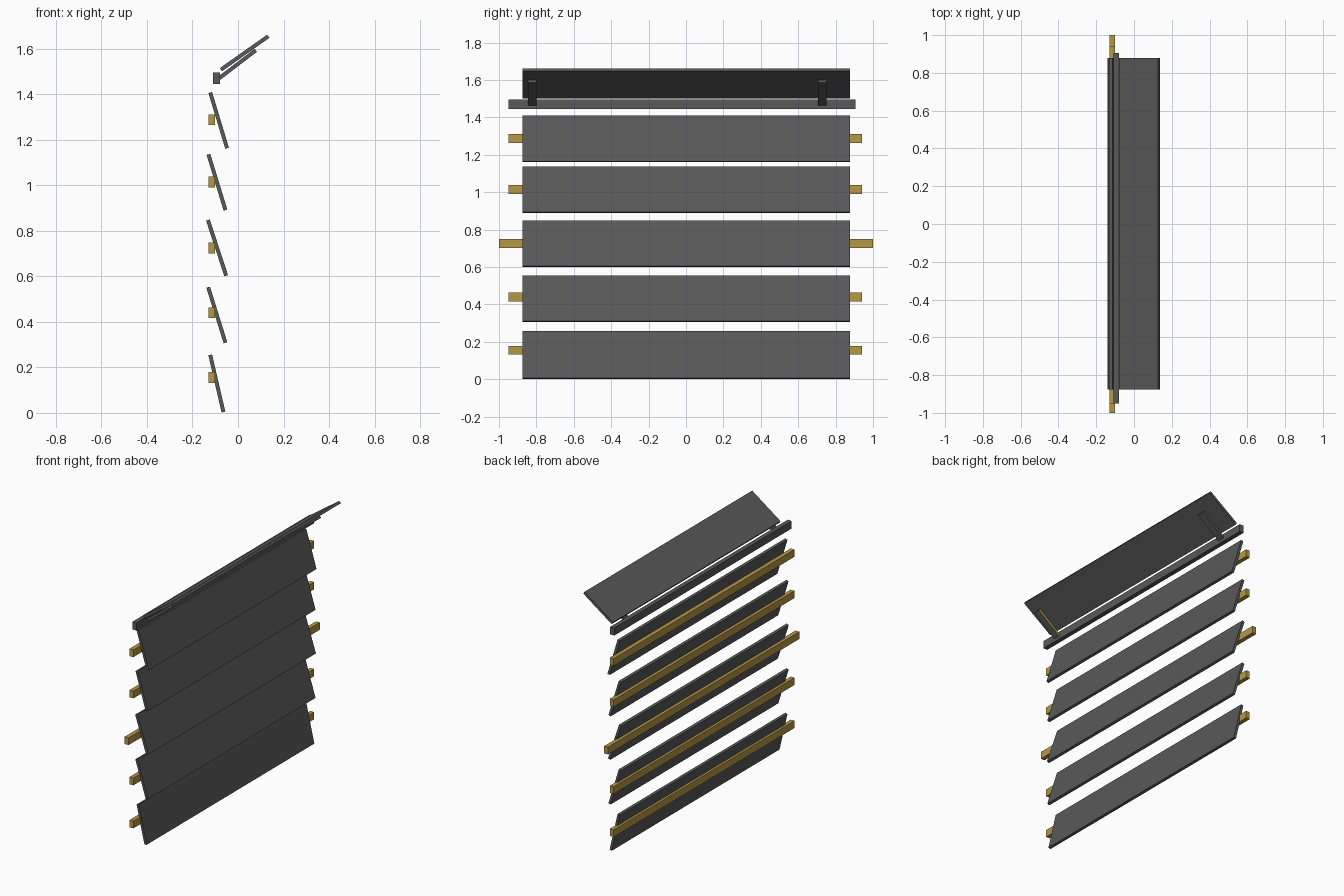
import bpy, bmesh
from mathutils import Vector

if "Cube" in bpy.data.objects:
    bpy.data.objects.remove(bpy.data.objects["Cube"])


def material(name, color):
    m = bpy.data.materials.new(name)
    m.diffuse_color = color
    m.use_nodes = True
    m.node_tree.nodes["Principled BSDF"].inputs["Base Color"].default_value = m.diffuse_color
    return m


DARK = material("dark_grey", (0.10, 0.10, 0.10, 1))
WOOD = material("ochre", (0.46, 0.31, 0.06, 1))


def prism(name, profile, y0, y1, mat):
    """Extrude an x-z profile from y0 to y1."""
    bm = bmesh.new()
    face = bm.faces.new([bm.verts.new((x, y0, z)) for x, z in profile])
    ext = bmesh.ops.extrude_face_region(bm, geom=[face])
    verts = [g for g in ext["geom"] if isinstance(g, bmesh.types.BMVert)]
    bmesh.ops.translate(bm, verts=verts, vec=(0, y1 - y0, 0))
    bmesh.ops.recalc_face_normals(bm, faces=bm.faces)
    me = bpy.data.meshes.new(name)
    bm.to_mesh(me)
    bm.free()
    me.materials.append(mat)
    ob = bpy.data.objects.new(name, me)
    bpy.context.collection.objects.link(ob)
    return ob


def bar(name, cx, cz, w, h, y0, y1, mat):
    x, z = w / 2, h / 2
    return prism(name, [(cx - x, cz - z), (cx + x, cz - z), (cx + x, cz + z), (cx - x, cz + z)], y0, y1, mat)


def board(name, a, b, thick, y0, y1, mat):
    """Tilted board whose centre line runs from a to b in x-z."""
    a, b = Vector(a), Vector(b)
    d = (b - a).normalized()
    n = Vector((-d.y, d.x)) * thick / 2
    return prism(name, [a - n, b - n, b + n, a + n], y0, y1, mat)


# Tilted slats: lower edge, upper edge, batten height, batten y range
rows = [
    ((-0.064, 0.004), (-0.122, 0.255), 0.155, -0.95, 0.94),
    ((-0.055, 0.308), (-0.131, 0.552), 0.440, -0.95, 0.94),
    ((-0.052, 0.603), (-0.132, 0.847), 0.725, -1.00, 1.00),
    ((-0.055, 0.891), (-0.130, 1.136), 1.015, -0.95, 0.94),
    ((-0.048, 1.163), (-0.122, 1.408), 1.288, -0.95, 0.94),
]
for i, (low, high, z, y0, y1) in enumerate(rows, 1):
    board(f"slat_{i}", low, high, 0.017, -0.875, 0.878, DARK)
    bar(f"batten_{i}", -0.115, z, 0.028, 0.048, y0, y1, WOOD)

# Top rail and raised cap board
bar("top_rail", -0.094, 1.471, 0.03, 0.05, -0.95, 0.905, DARK)
board("cap_board", (-0.075, 1.508), (0.133, 1.655), 0.017, -0.875, 0.878, DARK)

# Support arms under the cap board
arms = [board(f"support_arm_{i}", (-0.082, 1.471), (0.078, 1.593), 0.017, y, y + 0.044, DARK)
        for i, y in enumerate((-0.844, 0.706), 1)]

# Ochre inner side of the first arm
arms[0].data.materials.append(WOOD)
for p in arms[0].data.polygons:
    if p.normal.y > 0.9:
        p.material_index = 1
